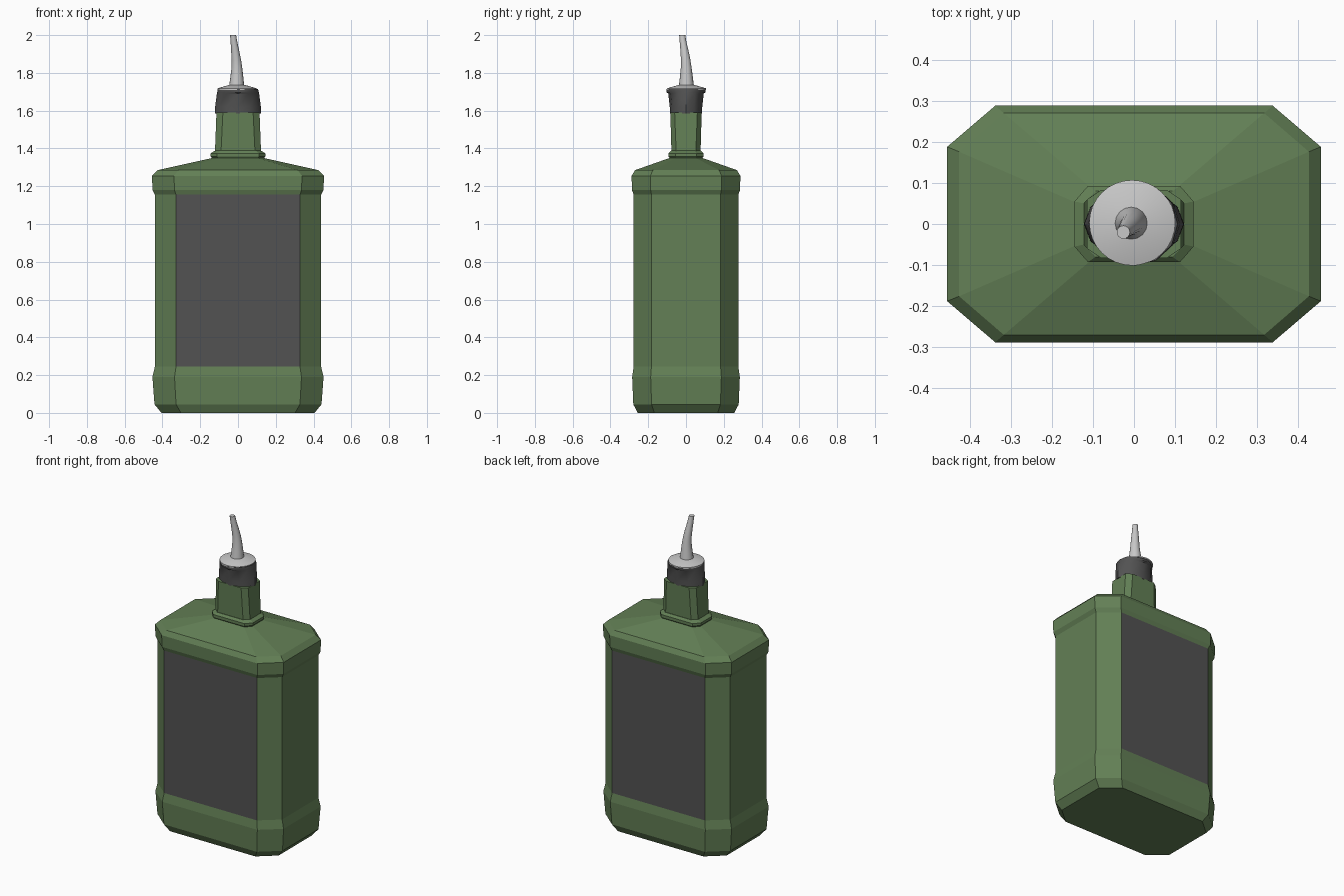
import bpy, bmesh, math
from mathutils import Vector

cube = bpy.data.objects.get("Cube")
if cube:
    bpy.data.objects.remove(cube, do_unlink=True)


def material(name, color):
    mat = bpy.data.materials.new(name)
    mat.use_nodes = True
    mat.diffuse_color = (*color, 1)
    mat.node_tree.nodes["Principled BSDF"].inputs["Base Color"].default_value = (*color, 1)
    return mat


green = material("bottle green", (0.125, 0.215, 0.092))
charcoal = material("charcoal", (0.085, 0.085, 0.085))
silver = material("silver", (0.58, 0.58, 0.58))


def octagon(z, hx, hy, fx, fy):
    """Chamfered rectangle: half sizes hx, hy and flat half lengths fx, fy."""
    quarter = [(hx, -fy), (hx, fy), (fx, hy), (-fx, hy)]
    return [Vector((x, y, z)) for x, y in quarter + [(-x, -y) for x, y in quarter]]


def ellipse(z, rx, ry, sides, cx=0, cy=0):
    turn = 2 * math.pi / sides
    return [Vector((cx + rx * math.cos(i * turn), cy + ry * math.sin(i * turn), z))
            for i in range(sides)]


def loft(name, rings, mats, smooth=None):
    """Skin a stack of rings and close both ends."""
    bm = bmesh.new()
    loops = [[bm.verts.new(p) for p in ring] for ring in rings]
    for low, high in zip(loops, loops[1:]):
        for i in range(len(low)):
            j = (i + 1) % len(low)
            bm.faces.new((low[i], low[j], high[j], high[i]))
    bm.faces.new(loops[0][::-1])
    bm.faces.new(loops[-1])
    bm.normal_update()
    mesh = bpy.data.meshes.new(name)
    bm.to_mesh(mesh)
    bm.free()
    obj = bpy.data.objects.new(name, mesh)
    bpy.context.collection.objects.link(obj)
    for mat in mats:
        mesh.materials.append(mat)
    if smooth:
        bpy.ops.object.select_all(action="DESELECT")
        obj.select_set(True)
        bpy.context.view_layer.objects.active = obj
        bpy.ops.object.shade_smooth_by_angle(angle=math.radians(smooth))
    return obj


# Bottle body with bulging base, recessed walls and sloping shoulders
body = loft("bottle_body", [octagon(*r) for r in (
    (0, 0.405, 0.256, 0.302, 0.168),
    (0.045, 0.442, 0.279, 0.328, 0.182),
    (0.19, 0.453, 0.285, 0.336, 0.187),
    (0.245, 0.44, 0.277, 0.328, 0.183),
    (1.155, 0.44, 0.277, 0.328, 0.183),
    (1.18, 0.453, 0.286, 0.337, 0.187),
    (1.255, 0.455, 0.288, 0.338, 0.188),
    (1.285, 0.426, 0.27, 0.317, 0.176),
    (1.352, 0.125, 0.08, 0.095, 0.045),
)], [green, charcoal])

# Labels fill the recessed front and back walls
for face in body.data.polygons:
    if abs(face.normal.y) > 0.95 and 0.5 < face.center.z < 0.9:
        face.material_index = 1

# Collar and tapered neck
loft("neck_collar", [octagon(*r) for r in (
    (1.345, 0.135, 0.085, 0.105, 0.05),
    (1.358, 0.145, 0.093, 0.112, 0.055),
    (1.374, 0.145, 0.093, 0.112, 0.055),
    (1.388, 0.122, 0.08, 0.094, 0.05),
)], [green])
loft("neck", [octagon(*r) for r in (
    (1.38, 0.122, 0.077, 0.09, 0.052),
    (1.59, 0.114, 0.083, 0.08, 0.06),
)], [green])

# Stopper blends from the oval neck to a round rim
loft("stopper", [ellipse(z, rx, ry, 12) for z, rx, ry in (
    (1.585, 0.122, 0.085),
    (1.62, 0.121, 0.086),
    (1.69, 0.112, 0.094),
    (1.697, 0.11, 0.102),
    (1.715, 0.106, 0.102),
)], [charcoal], 35)

# Metal disc under the spout
loft("pourer_disc", [ellipse(z, r, r, 32, -0.005, 0.003) for z, r in (
    (1.71, 0.104), (1.718, 0.104), (1.737, 0.04))], [silver], 30)

# Curved pouring spout
loft("pouring_spout", [ellipse(z, r, r, 16, x, y) for z, r, x, y in (
    (1.73, 0.04, -0.007, 0.002),
    (1.78, 0.034, -0.006, 0.002),
    (1.83, 0.028, -0.006, 0.001),
    (1.87, 0.025, -0.009, -0.002),
    (1.91, 0.022, -0.014, -0.007),
    (1.96, 0.018, -0.021, -0.015),
    (2.0, 0.016, -0.026, -0.02),
)], [silver], 40)
